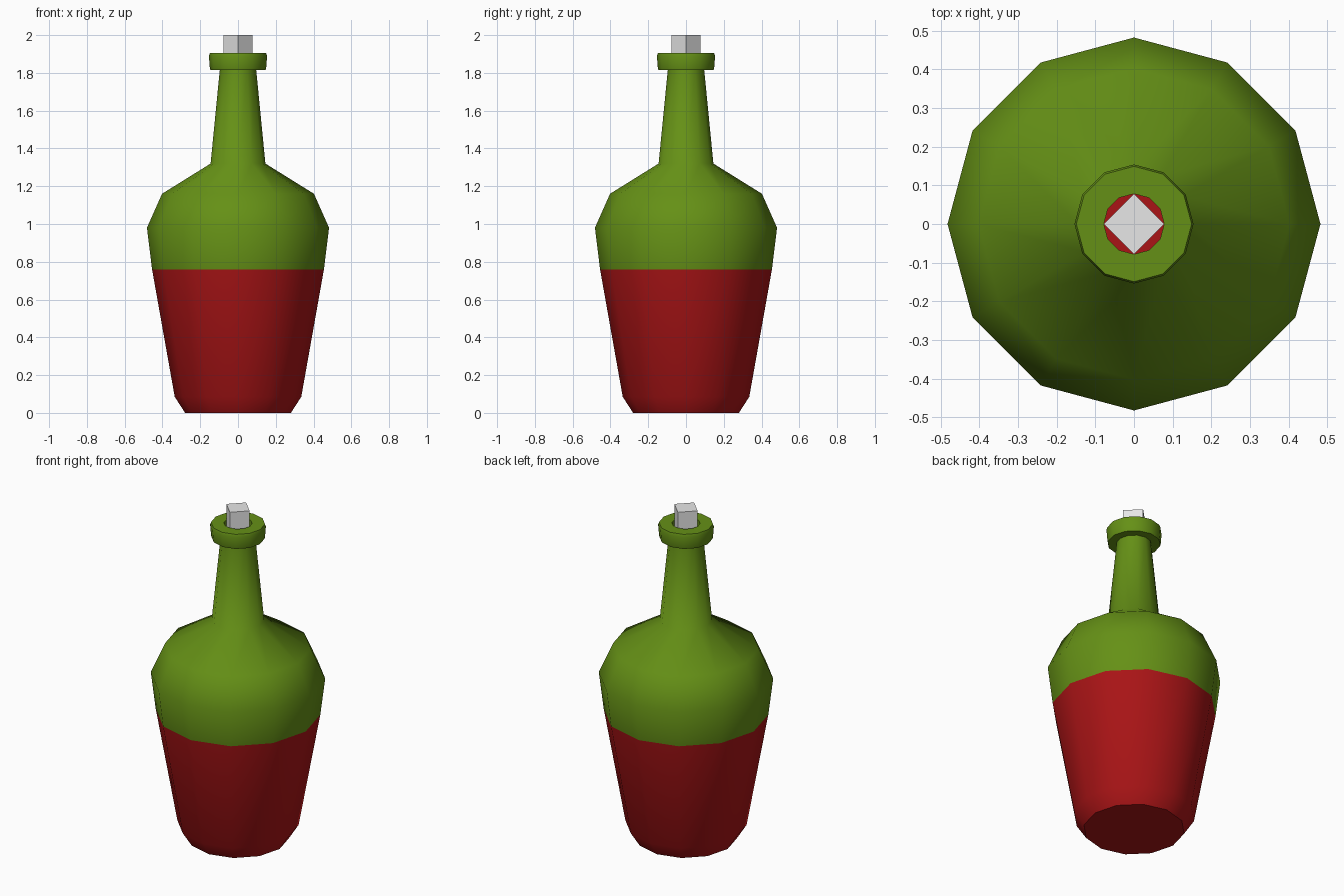
import bpy
import bmesh
import math

cube = bpy.data.objects.get("Cube")
if cube:
    bpy.data.objects.remove(cube, do_unlink=True)


def material(name, rgb):
    mat = bpy.data.materials.new(name)
    mat.use_nodes = True
    mat.diffuse_color = (*rgb, 1)
    mat.node_tree.nodes["Principled BSDF"].inputs["Base Color"].default_value = (*rgb, 1)
    return mat


green = material("green_glass", (0.13, 0.28, 0.008))
red = material("red_wine", (0.40, 0.007, 0.008))
grey = material("grey_cork", (0.8, 0.8, 0.8))


def lathe(name, profile, sides, mats, cap_start=False, cap_end=False, smooth=None):
    """Revolve (radius, height) points around z, with optional end caps."""
    bm = bmesh.new()
    rings = []
    for r, z in profile:
        angles = [2 * math.pi * i / sides for i in range(sides)]
        rings.append([bm.verts.new((r * math.cos(a), r * math.sin(a), z)) for a in angles])
    for low, high in zip(rings, rings[1:]):
        for i in range(sides):
            j = (i + 1) % sides
            bm.faces.new((low[i], low[j], high[j], high[i]))
    if cap_start:
        bm.faces.new(rings[0][::-1])
    if cap_end:
        bm.faces.new(rings[-1])
    mesh = bpy.data.meshes.new(name)
    bm.to_mesh(mesh)
    bm.free()
    obj = bpy.data.objects.new(name, mesh)
    bpy.context.collection.objects.link(obj)
    for mat in mats:
        mesh.materials.append(mat)
    if smooth:
        bpy.ops.object.select_all(action="DESELECT")
        obj.select_set(True)
        bpy.context.view_layer.objects.active = obj
        bpy.ops.object.shade_smooth_by_angle(angle=math.radians(smooth))
    return obj


# Bottle body and neck, filled with wine up to the fill line
FILL = 0.76
body = lathe("bottle_body", [
    (0.28, 0), (0.335, 0.085), (0.455, FILL), (0.482, 0.98),
    (0.402, 1.16), (0.145, 1.32), (0.096, 1.82),
], 12, [green, red], cap_start=True, smooth=55)
for face in body.data.polygons:
    face.material_index = 1 if face.center.z < FILL else 0

# Ring-shaped lip, open in the middle
lathe("bottle_lip", [
    (0.096, 1.815), (0.146, 1.815), (0.149, 1.825), (0.154, 1.89),
    (0.149, 1.905), (0.078, 1.905), (0.078, 1.815), (0.096, 1.815),
], 12, [green], smooth=40)

# Square cork standing in the opening
lathe("cork", [(0.078, 1.8), (0.078, 2.0)], 4, [grey], cap_start=True, cap_end=True)
